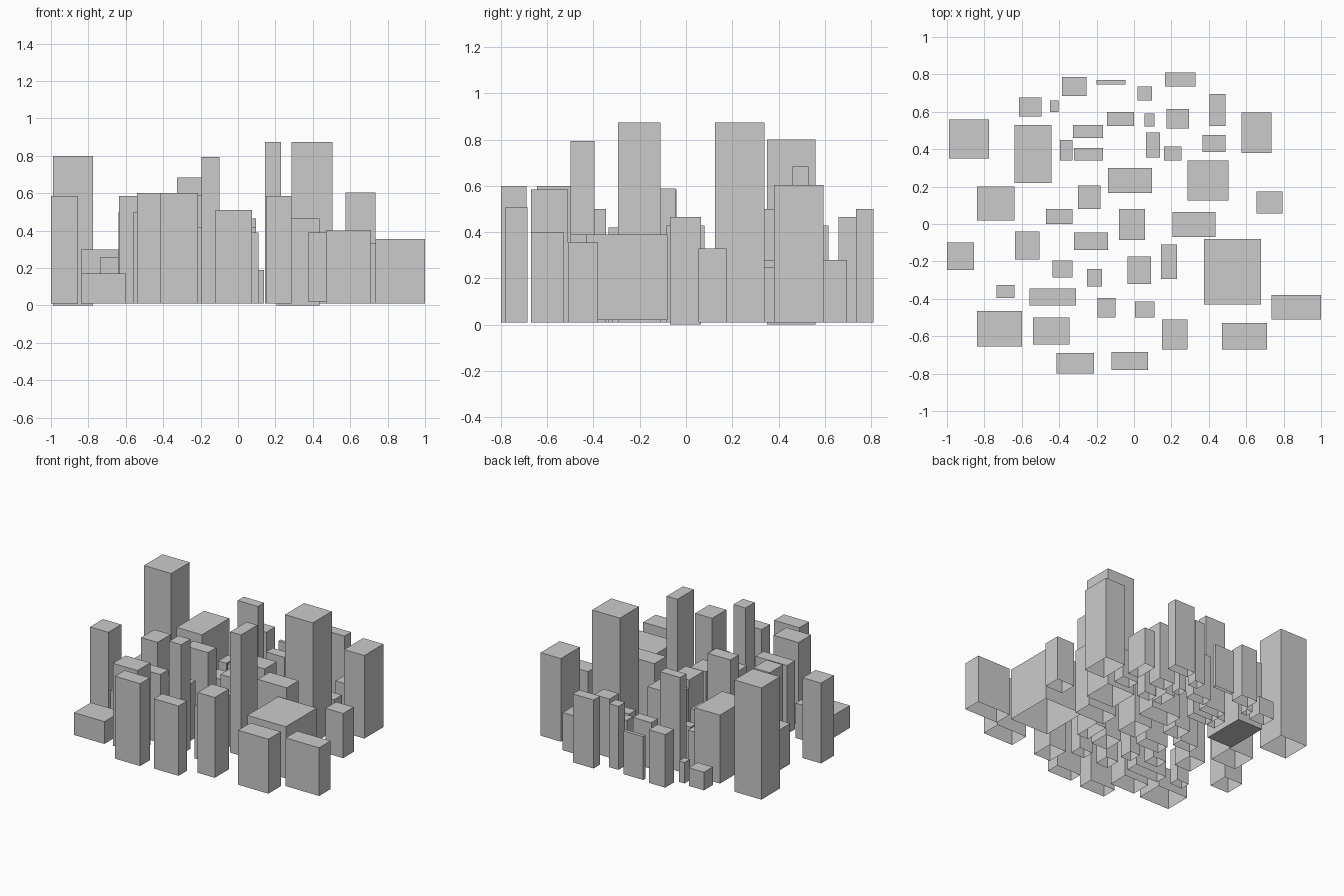
import bpy
import bmesh
from mathutils import Matrix, Vector

default_cube = bpy.data.objects.get("Cube")
if default_cube:
    bpy.data.objects.remove(default_cube, do_unlink=True)

# One plain concrete colour for the whole city
concrete = bpy.data.materials.new("plain_grey")
concrete.use_nodes = True
grey = (.6, .6, .6, 1)
concrete.diffuse_color = grey
concrete.node_tree.nodes["Principled BSDF"].inputs["Base Color"].default_value = grey


def building(name, left, right, front, back, top, base=.01, floor=False):
    """Flat-roofed building shell, open underneath unless it has a floor."""
    bm = bmesh.new()
    bmesh.ops.create_cube(bm, size=1)
    size = Vector((right - left, back - front, top - base))
    centre = Vector((left + right, front + back, top + base)) / 2
    bm.transform(Matrix.LocRotScale(centre, None, size))
    bm.normal_update()
    if not floor:
        under = [f for f in bm.faces if f.normal.z < -.5]
        bmesh.ops.delete(bm, geom=under, context='FACES_ONLY')
    mesh = bpy.data.meshes.new(name)
    bm.to_mesh(mesh)
    bm.free()
    mesh.materials.append(concrete)
    bpy.context.collection.objects.link(bpy.data.objects.new(name, mesh))


# Back edge of the city
building("back_corner_tower", -.99, -.775, .35, .56, .8, base=0)
building("back_right_low_house", -.615, -.495, .575, .675, .14)
building("back_right_small_shed", -.45, -.405, .6, .66, .16)
building("back_right_block", -.385, -.255, .685, .785, .39)
building("back_thin_slab", -.2, -.045, .745, .77, .32)
building("back_middle_block", .02, .095, .66, .735, .465)
building("back_left_wide_block", .165, .33, .735, .81, .5)
building("back_left_narrow_house", .405, .49, .525, .695, .28)
building("back_left_tower", .575, .735, .38, .595, .605)

# Inner back quarter
building("inner_back_house", -.145, 0, .525, .6, .34)
building("inner_back_small_house", .055, .11, .52, .59, .3)
building("inner_back_left_block", .175, .295, .51, .615, .43)
building("deep_hall", -.64, -.44, .22, .53, .5, floor=True)
building("inner_back_slab_tower", -.325, -.165, .46, .53, .685)
building("courtyard_narrow_house", -.395, -.33, .34, .45, .28)
building("courtyard_wide_house", -.32, -.165, .34, .405, .28)
building("courtyard_low_house", .065, .14, .355, .49, .19)
building("courtyard_left_house", .16, .255, .34, .415, .25)
building("sheltered_house", .365, .49, .385, .475, .22)
building("main_tower", .285, .505, .125, .34, .875)

# Middle band
building("central_wide_block", -.14, .095, .165, .3, .42)
building("central_house", -.3, -.18, .08, .205, .3)
building("right_side_low_block", -.84, -.64, .02, .2, .3)
building("middle_right_house", -.47, -.33, 0, .08, .36)
building("middle_block", -.08, .06, -.085, .08, .43)
building("middle_left_block", .205, .435, -.07, .065, .465, base=0)
building("left_side_house", .655, .795, .055, .175, .33)
building("right_edge_tower", -1, -.855, -.245, -.1, .585)
building("right_inner_tower", -.635, -.505, -.19, -.04, .585)
building("middle_slab_tower", -.32, -.14, -.14, -.045, .59)
building("large_hall", .375, .68, -.43, -.08, .39, base=.02)

# Inner front quarter
building("inner_front_right_house", -.435, -.33, -.285, -.195, .38)
building("inner_front_small_house", -.25, -.17, -.335, -.24, .42)
building("inner_front_block", -.035, .09, -.32, -.175, .38)
building("slender_tall_tower", .145, .23, -.295, -.11, .875)
building("small_right_house", -.735, -.64, -.395, -.325, .26)
building("long_front_block", -.56, -.31, -.435, -.345, .5)
building("slender_front_tower", -.195, -.1, -.5, -.395, .795)
building("inner_front_left_house", .005, .11, -.5, -.415, .39)

# Front edge of the city
building("left_corner_block", .735, 1, -.51, -.38, .355)
building("right_corner_low_hall", -.84, -.6, -.655, -.465, .17)
building("front_right_inner_tower", -.54, -.345, -.645, -.5, .6)
building("front_right_tower", -.415, -.215, -.8, -.69, .6)
building("front_middle_tower", -.12, .075, -.78, -.685, .51)
building("front_left_tower", .15, .285, -.67, -.51, .585)
building("front_left_wide_block", .47, .71, -.67, -.53, .4)
